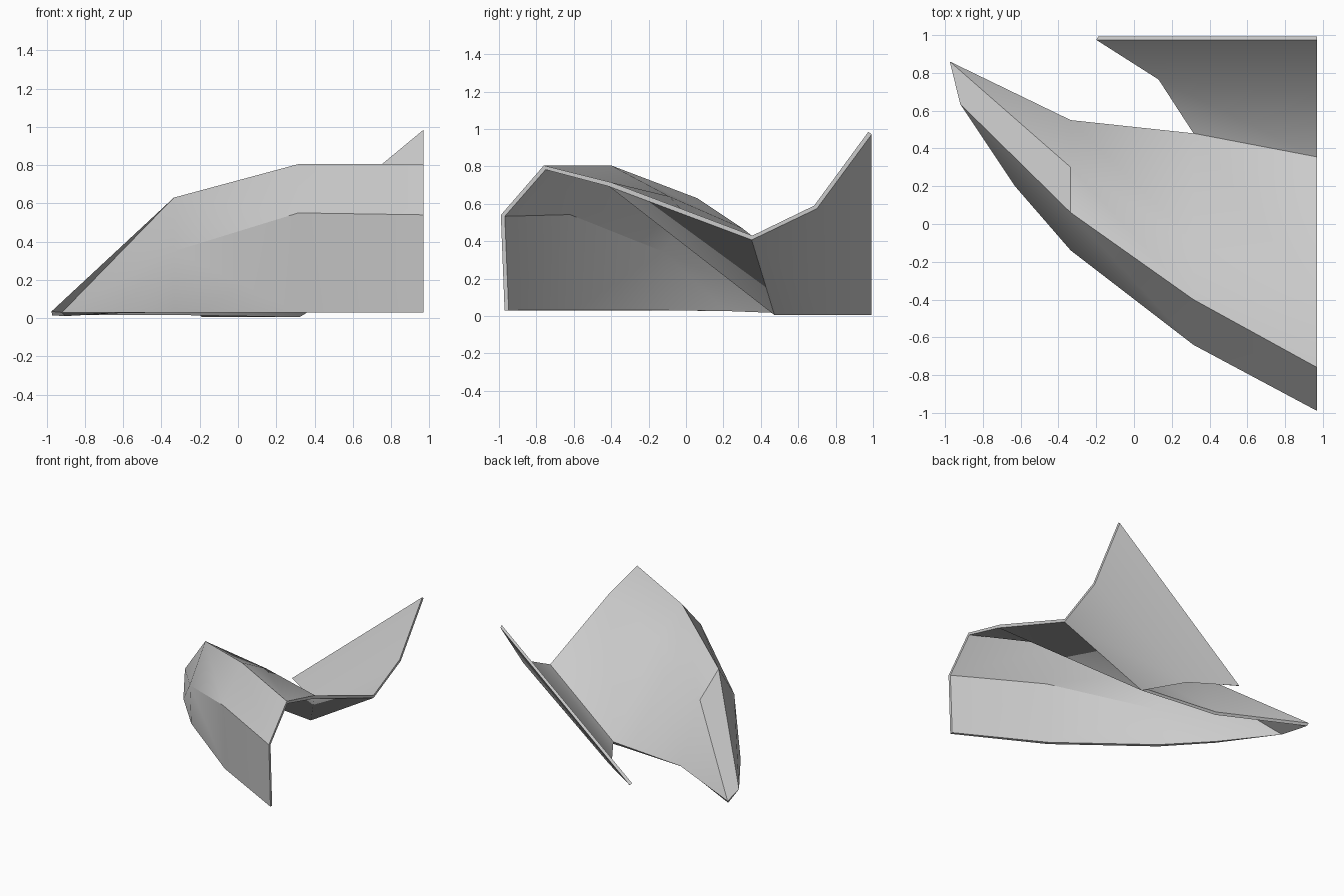
import bpy
import bmesh
import math
from mathutils import Vector

cube = bpy.data.objects.get("Cube")
if cube:
    bpy.data.objects.remove(cube, do_unlink=True)

# Single flat grey
grey = bpy.data.materials.new("light_grey")
grey.use_nodes = True
colour = (0.6, 0.6, 0.6, 1)
grey.diffuse_color = colour
grey.node_tree.nodes["Principled BSDF"].inputs["Base Color"].default_value = colour

# Cross-sections as (y, z): wall base, wall top, ridge, slope, valley
sections = {
    0.965: [(-0.97, 0.03), (-0.99, 0.54), (-0.76, 0.805), (-0.40, 0.715), (0.355, 0.43)],
    0.315: [(-0.62, 0.03), (-0.64, 0.55), (-0.40, 0.805), (-0.09, 0.64), (0.48, 0.025)],
    -0.335: [(-0.12, 0.03), (-0.14, 0.35), (0.06, 0.63), (0.30, 0.47), (0.55, 0.03)],
}

bm = bmesh.new()


def point(x, y, z):
    return bm.verts.new(Vector((x, y, z)))


def bridge(first, second):
    """Fill quads between two equal rows of vertices."""
    for i in range(len(first) - 1):
        bm.faces.new((first[i], first[i + 1], second[i + 1], second[i]))


# Arched shell body
rows = [[point(x, y, z) for y, z in pts] for x, pts in sections.items()]
for a, b in zip(rows, rows[1:]):
    bridge(a, b)

# Tapered end of the shell
base, wall, ridge, slope, valley = rows[-1]
low = point(-0.63, 0.20, 0.03)
heel = point(-0.92, 0.635, 0.03)
tip = point(-0.975, 0.86, 0.035)
for face in ((base, wall, low), (low, wall, heel), (wall, ridge, heel),
             (ridge, slope, tip, heel), (slope, valley, tip)):
    bm.faces.new(face)

# Rising rear wing, folded up from the valley edge
upper = [rows[0][-1], point(0.965, 0.685, 0.59), point(0.965, 0.975, 0.985)]
lower = [rows[1][-1], point(0.13, 0.765, 0.02), point(-0.20, 0.975, 0.015)]
bridge(upper, lower)

bmesh.ops.recalc_face_normals(bm, faces=bm.faces)
bm.normal_update()
if sum(f.normal.z for f in bm.faces) < 0:
    bmesh.ops.reverse_faces(bm, faces=bm.faces)

mesh = bpy.data.meshes.new("shell_panel")
bm.to_mesh(mesh)
bm.free()
mesh.materials.append(grey)
panel = bpy.data.objects.new("shell_panel", mesh)
bpy.context.collection.objects.link(panel)

# Sheet thickness, grown inward
thick = panel.modifiers.new("thickness", "SOLIDIFY")
thick.thickness = 0.025
thick.offset = -1
thick.use_even_offset = False

bpy.context.view_layer.objects.active = panel
panel.select_set(True)
bpy.ops.object.modifier_apply(modifier=thick.name)

# Keep the open side flat and the base on the ground
for v in panel.data.vertices:
    v.co.z = max(v.co.z, 0.005)
    if v.co.x > 0.9:
        v.co.x = 0.97
bpy.ops.object.shade_smooth_by_angle(angle=math.radians(30))
